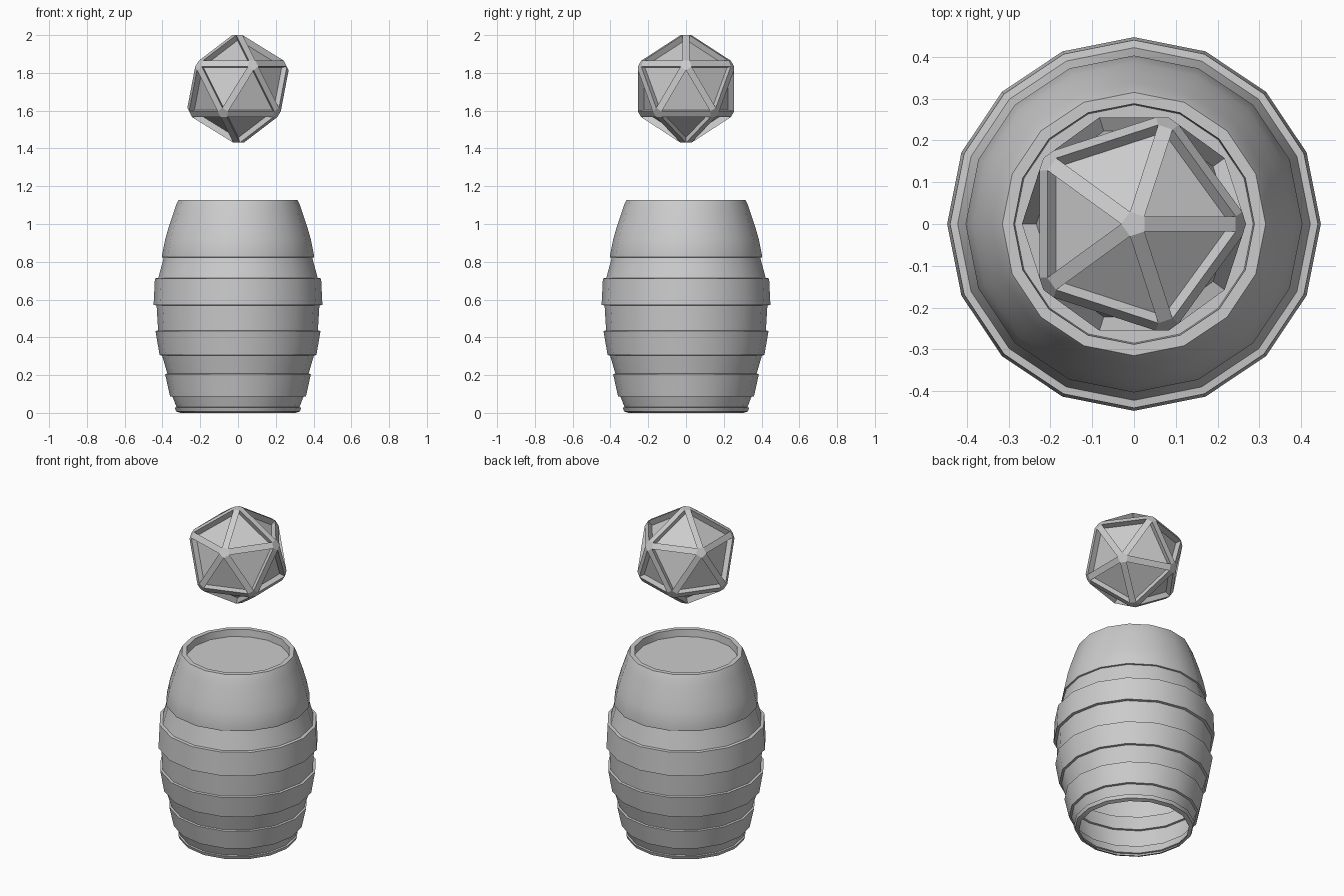
import bpy, bmesh, math

if "Cube" in bpy.data.objects:
    bpy.data.objects.remove(bpy.data.objects["Cube"])

def make_object(name, bm):
    bmesh.ops.recalc_face_normals(bm, faces=bm.faces)
    mesh = bpy.data.meshes.new(name)
    bm.to_mesh(mesh)
    bm.free()
    obj = bpy.data.objects.new(name, mesh)
    bpy.context.collection.objects.link(obj)
    return obj

def lathe(name, profile, sides=16):
    """Revolve (radius, z) points around z; the first point is closed by a disc."""
    bm = bmesh.new()
    rings = [[bm.verts.new((r * math.cos(2 * math.pi * i / sides),
                            r * math.sin(2 * math.pi * i / sides), z))
              for i in range(sides)] for r, z in profile]
    bm.faces.new(rings[0])
    for a, b in zip(rings, rings[1:]):
        for i in range(sides):
            j = (i + 1) % sides
            bm.faces.new((a[i], b[i], b[j], a[j]))
    obj = make_object(name, bm)
    bpy.ops.object.select_all(action='DESELECT')
    obj.select_set(True)
    bpy.context.view_layer.objects.active = obj
    bpy.ops.object.shade_smooth_by_angle(angle=math.radians(30))
    return obj

# Barrel shell: sunken head, rounded shoulder, stepped hoops, open bottom
lathe("barrel", [
    (0.285, 1.085), (0.288, 1.128),                               # head and inner rim
    (0.315, 1.128), (0.325, 1.108), (0.340, 1.065),
    (0.365, 0.990), (0.385, 0.920), (0.403, 0.832), (0.402, 0.824),  # shoulder
    (0.393, 0.822), (0.422, 0.714),                               # upper staves
    (0.440, 0.712), (0.447, 0.571),                               # widest hoop
    (0.431, 0.569), (0.423, 0.436),
    (0.437, 0.434), (0.415, 0.306),                               # middle hoop
    (0.402, 0.304), (0.374, 0.208),
    (0.386, 0.206), (0.360, 0.088),                               # lower hoop
    (0.347, 0.086), (0.325, 0.030),
    (0.335, 0.028), (0.328, 0.008), (0.305, 0.0),                 # foot hoop
])

# Floating gem: icosahedron with flat bars along the edges and sunken panels
bm = bmesh.new()
bmesh.ops.create_icosphere(bm, subdivisions=1, radius=0.308)
bmesh.ops.bevel(bm, geom=bm.edges[:] + bm.verts[:], offset=0.0193,
                offset_type='OFFSET', segments=1, profile=0.5, affect='EDGES')
bm.normal_update()
panels = [f for f in bm.faces if len(f.verts) == 3]
for f in bmesh.ops.extrude_discrete_faces(bm, faces=panels)["faces"]:
    f.normal_update()
    n = f.normal.copy()
    for v in f.verts:
        v.co -= n * 0.035
gem = make_object("floating_gem", bm)
gem.location = (0, 0, 1.715)
